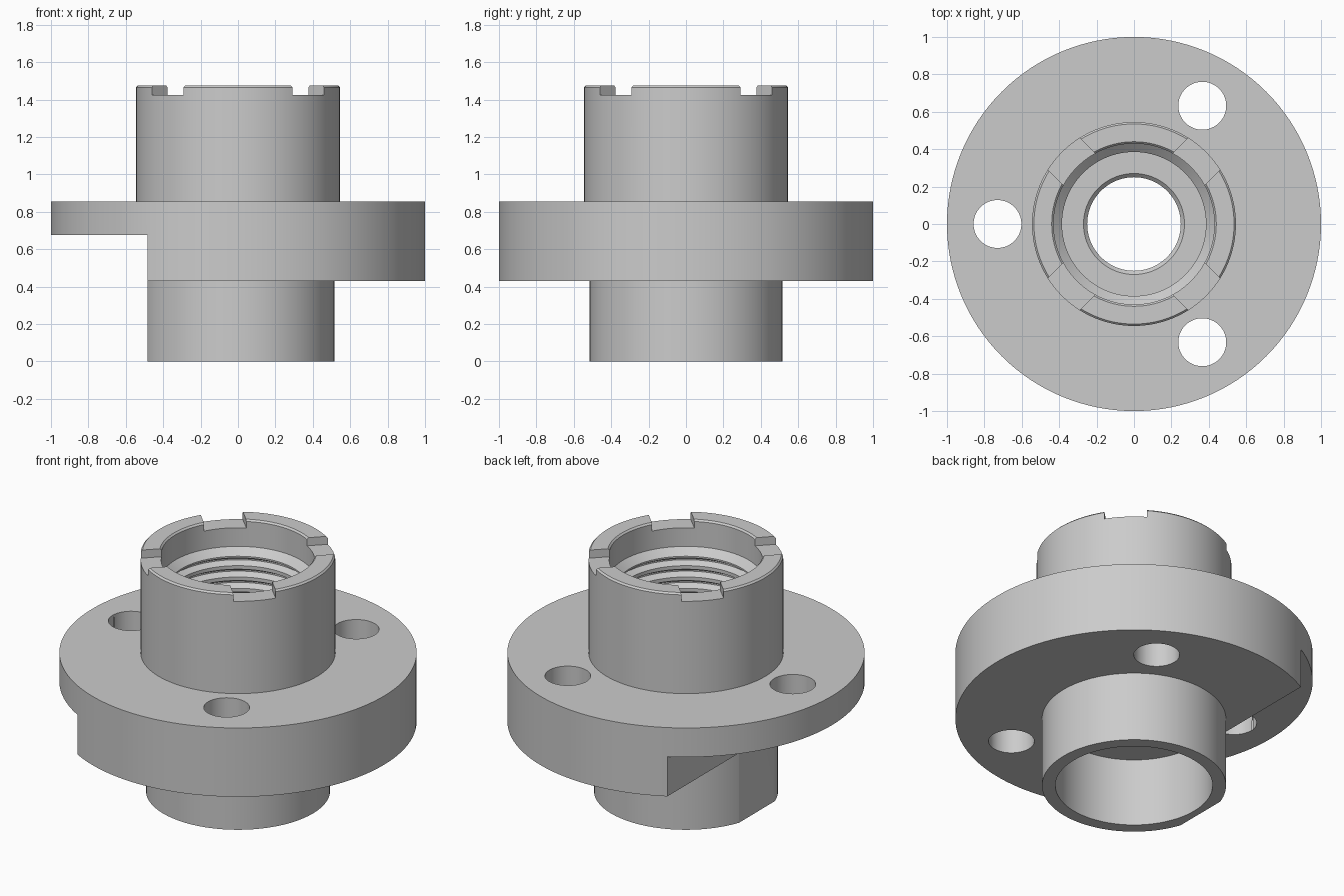
import bpy, bmesh, math
from mathutils import Vector

if "Cube" in bpy.data.objects:
    bpy.data.objects.remove(bpy.data.objects["Cube"])

SEGMENTS = 128


def revolve(name, profile):
    """Spin a closed (radius, z) outline around the z axis."""
    bm = bmesh.new()
    rings = []
    for i in range(SEGMENTS):
        a = 2 * math.pi * i / SEGMENTS
        rings.append([bm.verts.new((r * math.cos(a), r * math.sin(a), z)) for r, z in profile])
    n = len(profile)
    for i in range(SEGMENTS):
        a, b = rings[i], rings[(i + 1) % SEGMENTS]
        for k in range(n):
            m = (k + 1) % n
            bm.faces.new((a[k], b[k], b[m], a[m]))
    bmesh.ops.recalc_face_normals(bm, faces=bm.faces)
    mesh = bpy.data.meshes.new(name)
    bm.to_mesh(mesh)
    bm.free()
    obj = bpy.data.objects.new(name, mesh)
    bpy.context.collection.objects.link(obj)
    return obj


def box(name, centre, size, angle=0):
    bpy.ops.mesh.primitive_cube_add(size=1, location=centre, rotation=(0, 0, angle))
    obj = bpy.context.object
    obj.name, obj.scale = name, size
    return obj


def cut(target, cutter):
    """Subtract the cutter and delete it."""
    cutter.hide_render = True
    mod = target.modifiers.new("cut", 'BOOLEAN')
    mod.operation, mod.solver, mod.object = 'DIFFERENCE', 'EXACT', cutter
    bpy.context.view_layer.objects.active = target
    bpy.ops.object.modifier_apply(modifier=mod.name)
    bpy.data.objects.remove(cutter)


# Outer outline: lower spigot, flange, upper collar
outer = [(0.44, 0), (0.515, 0), (0.515, 0.43), (1, 0.43), (1, 0.855),
         (0.545, 0.855), (0.545, 1.465), (0.535, 1.475)]

# Bore from the top: counterbore, thread grooves, floor with chamfered hole, lower recess
PITCH, THREAD_TOP, FLOOR = 0.07, 1.29, 0.6
bore = [(0.44, 1.475), (0.43, 1.465), (0.43, THREAD_TOP + 0.02), (0.385, THREAD_TOP - 0.02)]
for i in range(9):
    z = THREAD_TOP - 0.03 - i * PITCH
    bore += [(0.385, z), (0.42, z - 0.02), (0.42, z - 0.028), (0.385, z - 0.048)]
bore += [(0.385, FLOOR), (0.27, FLOOR), (0.25, FLOOR - 0.02), (0.25, 0.42), (0.44, 0.42)]

body = revolve("threaded_flange", outer + bore)

# Three bolt holes through the flange
for i in range(3):
    a = math.pi / 3 + i * 2 * math.pi / 3
    bpy.ops.mesh.primitive_cylinder_add(vertices=64, radius=0.128, depth=1,
                                        location=(0.73 * math.cos(a), 0.73 * math.sin(a), 0.65))
    cut(body, bpy.context.object)

# Flat step under the left side of the flange and spigot
cut(body, box("step_cutter", (-0.985, 0, 0.2375), (1, 3, 0.875)))

# Two crossing slots make four notches in the collar rim
for angle in (math.pi / 4, -math.pi / 4):
    cut(body, box("slot_cutter", (0, 0, 1.525), (1.6, 0.24, 0.2), angle))

bpy.ops.object.select_all(action='DESELECT')
body.select_set(True)
bpy.context.view_layer.objects.active = body
bpy.ops.object.shade_smooth_by_angle(angle=math.radians(30))
